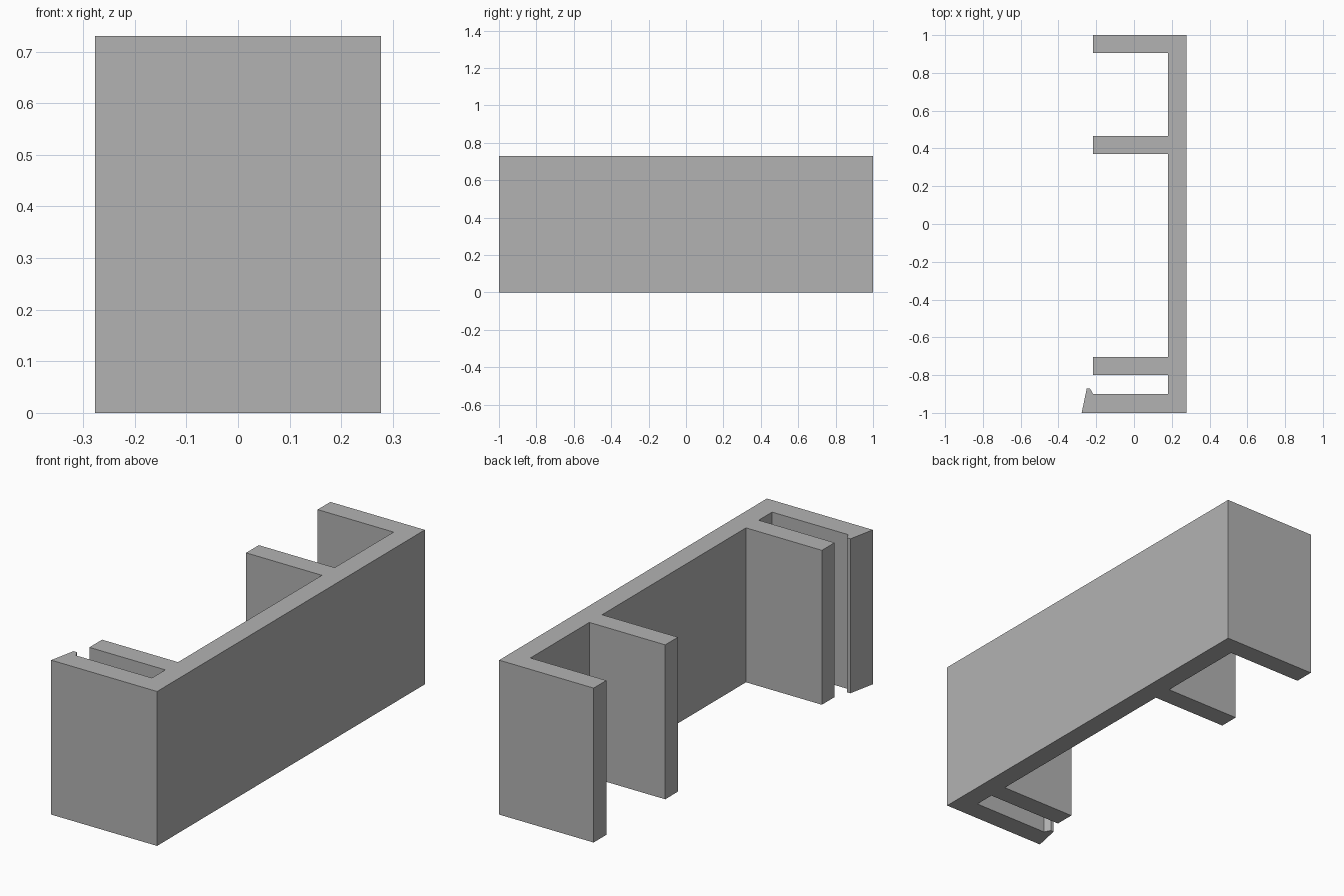
import bpy
import bmesh

cube = bpy.data.objects.get("Cube")
if cube:
    bpy.data.objects.remove(cube, do_unlink=True)

HEIGHT = 0.73
BACK, INNER, TIP = 0.277, 0.18, -0.217   # x of wall outside, wall inside, arm tips

# Plain grey material
grey = bpy.data.materials.new("plain_grey")
grey.use_nodes = True
colour = (0.45, 0.45, 0.45, 1)
grey.diffuse_color = colour
grey.node_tree.nodes["Principled BSDF"].inputs["Base Color"].default_value = colour


def arm(y_low, y_high):
    """Outline of one straight arm, from its upper to its lower root."""
    return [(INNER, y_high), (TIP, y_high), (TIP, y_low), (INNER, y_low)]


# Bracket outline: long wall, three plain arms and a hooked front arm
outline = [(BACK, -1), (BACK, 1)]
outline += [(TIP, 1), (TIP, 0.905), (INNER, 0.905)]
outline += arm(0.37, 0.465)
outline += arm(-0.80, -0.705)
outline += [(INNER, -0.90), (TIP, -0.90)]
outline += [(-0.233, -0.87), (-0.25, -0.87), (-BACK, -1)]

# Extrude the outline upward
bm = bmesh.new()
base = bm.faces.new([bm.verts.new((x, y, 0)) for x, y in outline])
top = bmesh.ops.extrude_face_region(bm, geom=[base], use_keep_orig=True)
top_verts = [v for v in top["geom"] if isinstance(v, bmesh.types.BMVert)]
bmesh.ops.translate(bm, verts=top_verts, vec=(0, 0, HEIGHT))
bmesh.ops.recalc_face_normals(bm, faces=bm.faces)

mesh = bpy.data.meshes.new("clip_bracket")
bm.to_mesh(mesh)
bm.free()
mesh.materials.append(grey)
bracket = bpy.data.objects.new("clip_bracket", mesh)
bpy.context.collection.objects.link(bracket)
